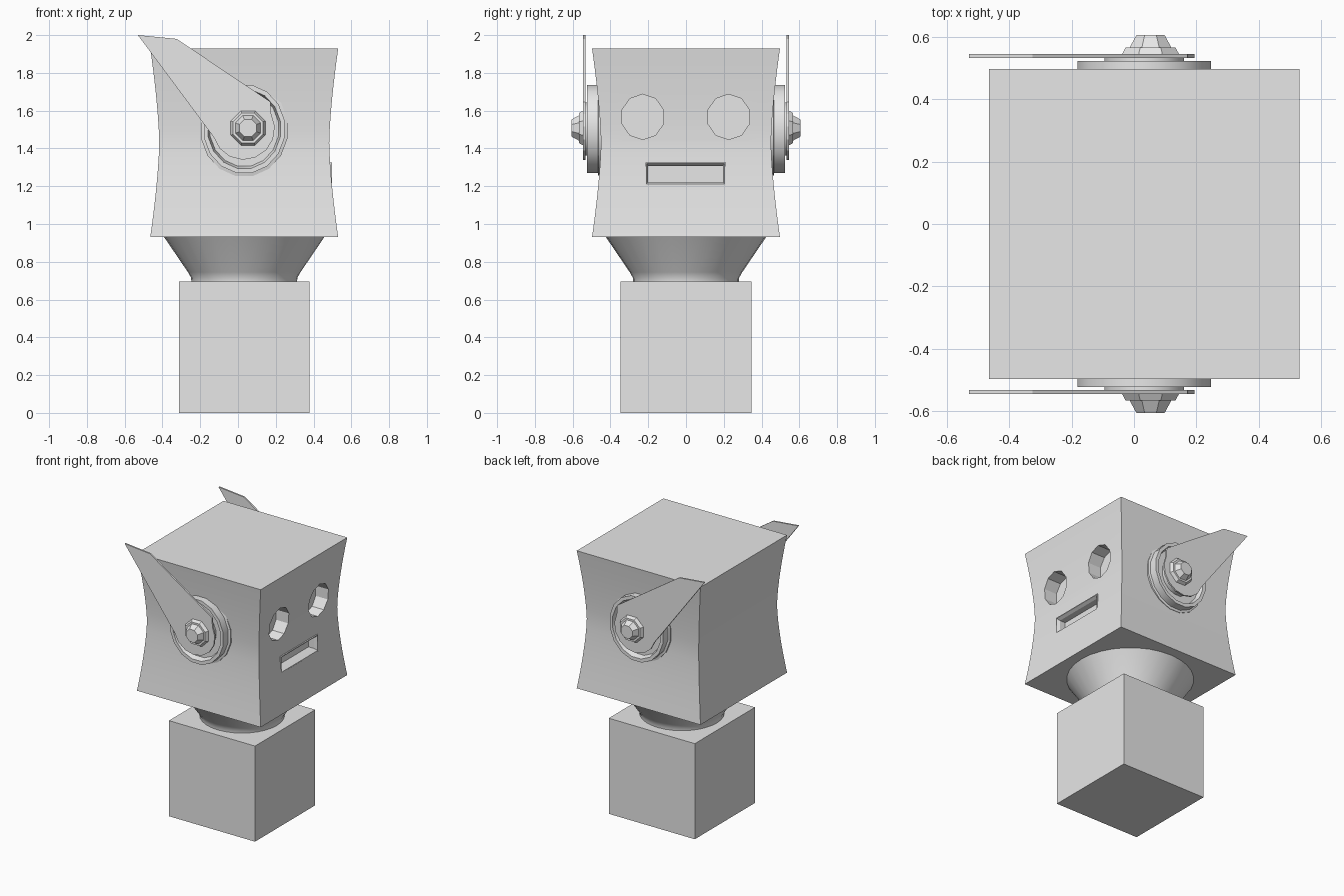
import bpy, bmesh, math
from mathutils import Vector

if "Cube" in bpy.data.objects:
    bpy.data.objects.remove(bpy.data.objects["Cube"])

CX = 0.033            # shared centre line of head, neck and body

grey = bpy.data.materials.new("light_grey")
grey.diffuse_color = (0.8, 0.8, 0.8, 1)
grey.use_nodes = True
grey.node_tree.nodes["Principled BSDF"].inputs["Base Color"].default_value = grey.diffuse_color


def finish(name, bm, smooth=None):
    """Turn a bmesh into a grey object, optionally smooth by angle."""
    bmesh.ops.recalc_face_normals(bm, faces=bm.faces[:])
    me = bpy.data.meshes.new(name)
    bm.to_mesh(me)
    bm.free()
    me.materials.append(grey)
    ob = bpy.data.objects.new(name, me)
    bpy.context.collection.objects.link(ob)
    if smooth:
        shade(ob, smooth)
    return ob


def shade(ob, degrees):
    bpy.ops.object.select_all(action='DESELECT')
    ob.select_set(True)
    bpy.context.view_layer.objects.active = ob
    bpy.ops.object.shade_smooth_by_angle(angle=math.radians(degrees))


def loft(name, rings, smooth=None):
    """Skin a list of equal-length point rings and cap both ends."""
    bm = bmesh.new()
    vs = [[bm.verts.new(p) for p in ring] for ring in rings]
    n = len(vs[0])
    for a, b in zip(vs, vs[1:]):
        for i in range(n):
            j = (i + 1) % n
            bm.faces.new((a[i], a[j], b[j], b[i]))
    bm.faces.new(vs[0])
    bm.faces.new(vs[-1])
    return finish(name, bm, smooth)


def lathe(name, profile, n, centre, axis, squash=1.0, turn=0.0, smooth=None):
    """Revolve (radius, position) pairs around the x, y or z axis."""
    rings = []
    for r, a in profile:
        ring = []
        for i in range(n):
            t = 2 * math.pi * i / n + turn
            u, v = r * squash * math.cos(t), r * math.sin(t)
            p = {'x': (a, u, v), 'y': (u, a, v), 'z': (u, v, a)}[axis]
            ring.append(Vector(p) + Vector(centre))
        rings.append(ring)
    return loft(name, rings, smooth)


def square(h, z):
    return [(CX + sx * h, sy * h, z) for sx, sy in ((-1, -1), (1, -1), (1, 1), (-1, 1))]


def mouth_rect(hy, hz, x):
    return [(x, sy * hy - 0.002, 1.265 + sz * hz)
            for sy, sz in ((-1, -1), (1, -1), (1, 1), (-1, 1))]


def cut(target, cutter):
    mod = target.modifiers.new("cut", 'BOOLEAN')
    mod.operation = 'DIFFERENCE'
    mod.solver = 'EXACT'
    mod.object = cutter
    bpy.ops.object.select_all(action='DESELECT')
    target.select_set(True)
    bpy.context.view_layer.objects.active = target
    bpy.ops.object.modifier_apply(modifier=mod.name)
    bpy.data.objects.remove(cutter)


# body block
loft("body", [square(0.346, 0.0), square(0.346, 0.695)])

# flared neck
lathe("neck", [(0.28, 0.69), (0.281, 0.715), (0.298, 0.745), (0.425, 0.932)],
      32, (CX, 0, 0), 'z', smooth=40)

# head with pinched waist
steps = 16
levels = [-1 + 2 * i / steps for i in range(steps + 1)]
head = loft("head", [square(0.45 + 0.0475 * abs(t) ** 1.5, 1.43 + 0.5 * t) for t in levels])

# eye sockets and mouth opening
for y in (-0.229, 0.226):
    cut(head, lathe("eye_cutter", [(0.12, 0.39), (0.12, 0.60)], 10, (0, y, 1.567), 'x',
                    squash=0.96, turn=math.pi / 10))
cut(head, loft("mouth_cutter", [mouth_rect(0.213, 0.06, 0.42), mouth_rect(0.213, 0.06, 0.60)]))
shade(head, 30)

# mouth frame with sloped inner edge
loft("mouth_frame", [mouth_rect(0.213, 0.06, 0.415), mouth_rect(0.213, 0.06, 0.497),
                     mouth_rect(0.207, 0.054, 0.497), mouth_rect(0.198, 0.042, 0.475),
                     mouth_rect(0.198, 0.042, 0.43)])

# ears, mirrored to both sides
fin_outline = [(-0.53, 2.0), (-0.325, 1.98), (0.172, 1.647)]
for i in range(9):
    t = math.radians(28 - 24 * i)
    fin_outline.append((0.03 + 0.165 * math.cos(t), 1.505 + 0.165 * math.sin(t)))

for side, label in ((-1, "front"), (1, "back")):
    # cup with recessed face and raised centre disc
    cup = [(0.254, 0.42), (0.254, 0.463), (0.237, 0.467), (0.237, 0.523), (0.212, 0.523),
           (0.2, 0.485), (0.142, 0.485), (0.142, 0.536)]
    lathe(label + "_ear_cup", [(r, side * a) for r, a in cup], 16, (CX, 0, 1.503), 'y',
          squash=0.92, turn=math.pi / 16, smooth=30)
    # swept-back fin plate
    loft(label + "_ear_fin", [[(x, side * y, z) for x, z in fin_outline] for y in (0.533, 0.545)])
    # faceted hub
    hub = [(0.102, 0.54), (0.086, 0.567), (0.072, 0.567), (0.049, 0.606)]
    lathe(label + "_ear_hub", [(r, side * a) for r, a in hub], 8, (0.053, 0, 1.508), 'y',
          turn=math.pi / 8)
